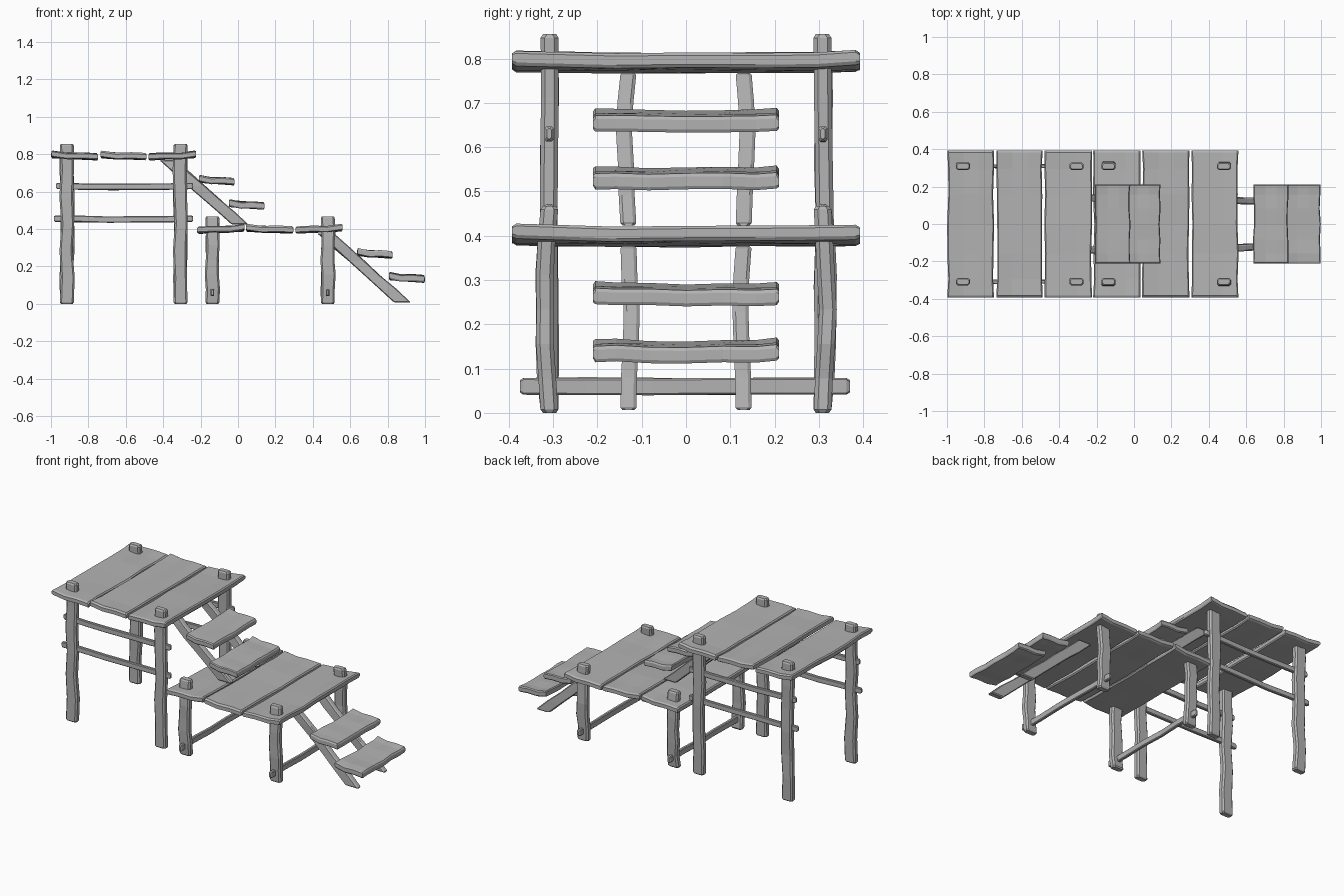
import bpy, math, random
from mathutils import Vector

if "Cube" in bpy.data.objects:
    bpy.data.objects.remove(bpy.data.objects["Cube"])

random.seed(4)
wood = bpy.data.materials.new("grey wood")
wood.diffuse_color = (0.45, 0.45, 0.45, 1)
wood.use_nodes = True
wood.node_tree.nodes["Principled BSDF"].inputs["Base Color"].default_value = wood.diffuse_color


def loft(name, rings):
    """Skin a list of equal-length point rings and cap both ends."""
    n = len(rings[0])
    verts = [tuple(p) for r in rings for p in r]
    faces = [(i * n + j, i * n + (j + 1) % n, (i + 1) * n + (j + 1) % n, (i + 1) * n + j)
             for i in range(len(rings) - 1) for j in range(n)]
    faces.append(tuple(reversed(range(n))))
    faces.append(tuple(range((len(rings) - 1) * n, len(rings) * n)))
    me = bpy.data.meshes.new(name)
    me.from_pydata(verts, [], faces)
    me.materials.append(wood)
    me.validate()
    ob = bpy.data.objects.new(name, me)
    bpy.context.collection.objects.link(ob)
    # consistent outward normals
    import bmesh
    bm = bmesh.new()
    bm.from_mesh(me)
    bmesh.ops.recalc_face_normals(bm, faces=bm.faces)
    bm.to_mesh(me)
    bm.free()
    return ob


def beam(name, start, end, axis, a, b, c=0.008, wob=0.005, bow=(0, 0, 0), steps=5):
    """Rough chamfered beam; its section stays perpendicular to one world axis."""
    start, end, bow = Vector(start), Vector(end), Vector(bow)
    u, v = [Vector([1 if i == k else 0 for i in range(3)]) for k in range(3) if k != axis]
    e = 0.008 / (end - start).length
    ts = [0, e] + [k / steps for k in range(1, steps)] + [1 - e, 1]
    rings = []
    for t in ts:
        p = start.lerp(end, t) + bow * math.sin(math.pi * t)
        inner = 0.1 < t < 0.9
        if inner:
            p += u * random.uniform(-wob, wob) + v * random.uniform(-wob, wob) * 0.6
        d = 0.005 if t in (0, 1) else 0
        ha, hb = a - d, b - d
        if inner:
            ha *= random.uniform(0.92, 1.04)
        sec = [(-ha + c, -hb), (ha - c, -hb), (ha, -hb + c), (ha, hb - c),
               (ha - c, hb), (-ha + c, hb), (-ha, hb - c), (-ha, -hb + c)]
        rings.append([p + u * s + v * w for s, w in sec])
    return loft(name, rings)


SECTION = [(-.96, -1), (-.3, -1), (.35, -1), (.96, -1), (1, -.6), (1, .6),
           (.95, 1), (.35, 1), (-.3, 1), (-.95, 1), (-1, .6), (-1, -.6)]


def plank(name, x0, x1, half_y, z, tilt, curl, half_t=0.017):
    """Warped board along y with wavy long edges and curled ends."""
    cx, hw = (x0 + x1) / 2, (x1 - x0) / 2
    side = 1 if tilt > 0 else -1
    rings = []
    for t in (-1, -.975, -.75, -.4, 0, .4, .75, .975, 1):
        end = abs(t) == 1
        left, right = random.uniform(0, .008), random.uniform(0, .008)
        if abs(t) > .9:
            left = right = 0.002
        dz = random.uniform(-.002, .002)
        ring = []
        for u, v in SECTION:
            x = cx + u * hw + (left if u < -.5 else -right if u > .5 else 0)
            warp = curl * t * t * (max(0, u * side) ** 2 + 0.5 * math.sin(2.6 * u) * -side)
            ring.append((x, t * half_y, z + dz + tilt * u + warp
                         + v * half_t * (.65 if end else 1)))
        rings.append(ring)
    return loft(name, rings)


# Platforms: planks, then posts through them
for label, z, edges, tilts in (
        ("high", .79, ((-1, -.747), (-.738, -.487), (-.48, -.222)), (-.006, -.005, .006)),
        ("low", .398, ((-.22, .036), (.042, .298), (.305, .56)), (.006, -.005, .006))):
    for i, ((x0, x1), tilt) in enumerate(zip(edges, tilts)):
        plank(f"{label}_platform_plank_{i + 1}", x0, x1, .393, z, tilt, .009)

for label, xs, top in (("high", (-.915, -.307), .855), ("low", (-.137, .48), .467)):
    for x in xs:
        for s in (-1, 1):
            bow = (0, s * .012, 0) if label == "low" else (0, s * .003, 0)
            beam(f"{label}_post", (x, s * .308, 0), (x, s * .308, top), 2,
                 .037, .020, .009, .005, bow, 6)

# Side rails of the high platform
for s in (-1, 1):
    beam("upper_side_rail", (-.972, s * .309, .63), (-.24, s * .309, .63), 0,
         .010, .017, .004, .003, (0, 0, -.006))
    beam("lower_side_rail", (-.985, s * .309, .455), (-.24, s * .309, .455), 0,
         .010, .017, .004, .003, (0, 0, -.004))

# Cross rails of the low platform
for x in (-.137, .48):
    beam("cross_rail", (x, -.375, .06), (x, .37, .06), 1, .010, .019, .004, .003)

# Stairs: two stringers and two treads each
for label, a, b, bow in (("upper", (-.375, .768), (.012, .423), .008),
                         ("lower", (.468, .377), (.88, .006), -.006)):
    for s in (-1, 1):
        beam(f"{label}_stair_stringer", (a[0], s * .13, a[1]), (b[0], s * .13, b[1]), 2,
             .045, .018, .007, .004, (0, s * bow, 0))
for i, (x0, x1, z) in enumerate(((-.21, -.018, .657), (-.05, .143, .528),
                                 (.636, .828, .266), (.806, 1.0, .138))):
    plank(f"stair_tread_{i + 1}", x0, x1, .21, z, -.007, .010, .018)
